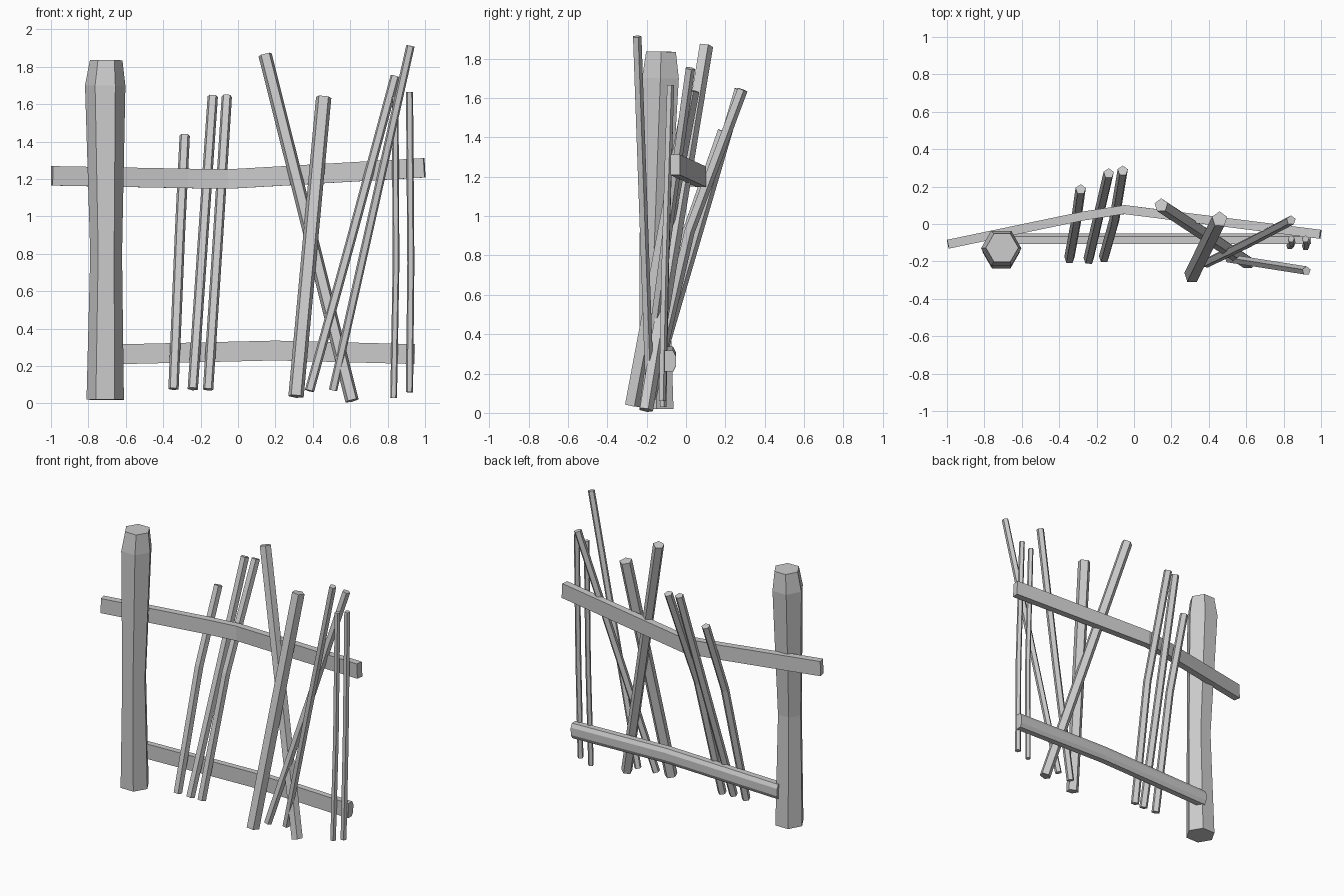
import bpy, bmesh, math
from mathutils import Vector


def sweep(name, path, profile, ref, scales=None, overall=False):
    """Sweep a closed 2D profile along a path; ref fixes the profile's first axis."""
    pts = [Vector(p) for p in path]
    scales = scales or [1] * len(pts)
    bm = bmesh.new()
    rings = []
    for i, p in enumerate(pts):
        a, b = (pts[0], pts[-1]) if overall else (pts[max(i - 1, 0)], pts[min(i + 1, len(pts) - 1)])
        t = (b - a).normalized()
        u = Vector(ref)
        u = (u - t * u.dot(t)).normalized()
        v = t.cross(u)
        rings.append([bm.verts.new(p + (u * x + v * y) * scales[i]) for x, y in profile])
    n = len(profile)
    for r0, r1 in zip(rings, rings[1:]):
        for k in range(n):
            bm.faces.new((r0[k], r0[(k + 1) % n], r1[(k + 1) % n], r1[k]))
    bm.faces.new(rings[0])
    bm.faces.new(rings[-1])
    bmesh.ops.recalc_face_normals(bm, faces=bm.faces)
    me = bpy.data.meshes.new(name)
    bm.to_mesh(me)
    bm.free()
    ob = bpy.data.objects.new(name, me)
    bpy.context.collection.objects.link(ob)
    return ob


def ngon(n, r, start=0.0):
    return [(r * math.cos(start + math.tau * i / n), r * math.sin(start + math.tau * i / n))
            for i in range(n)]


# Hexagonal post with a slight bend and a chamfered top
sweep("post",
      [(-0.71, -0.15, 0.02), (-0.705, -0.163, 0.8), (-0.71, -0.13, 1.70), (-0.705, -0.127, 1.835)],
      ngon(6, 0.1), (1, 0, 0), [1.0, 0.85, 1.08, 0.87], overall=True)

# Bowed upper plank
h, w = 0.052, 0.024
sweep("upper_rail",
      [(-0.995, -0.108, 1.217), (-0.27, 0.043, 1.203), (-0.05, 0.077, 1.200), (0.997, -0.055, 1.26)],
      [(-h, -w), (h, -w), (h, w), (-h, w)], (0, 0, 1))

# Lower half-log: flat front, faceted back
sweep("lower_rail",
      [(-0.68, -0.08, 0.262), (0.2, -0.08, 0.283), (0.945, -0.08, 0.264)],
      [(-0.053, 0.028), (-0.053, -0.014), (-0.026, -0.028),
       (0.026, -0.028), (0.053, -0.014), (0.053, 0.028)], (0, 0, 1))

# Crooked stakes: (width, path from bottom to top)
stakes = [
    (0.055, [(-0.345, -0.185, 0.078), (-0.31, 0.005, 0.92), (-0.285, 0.185, 1.433)]),
    (0.055, [(-0.242, -0.19, 0.078), (-0.135, 0.27, 1.643)]),
    (0.055, [(-0.16, -0.18, 0.075), (-0.105, 0.015, 0.92), (-0.06, 0.285, 1.643)]),
    (0.072, [(0.61, -0.205, 0.015), (0.145, 0.10, 1.865)]),
    (0.082, [(0.31, -0.275, 0.038), (0.458, 0.025, 1.638)]),
    (0.050, [(0.382, -0.21, 0.068), (0.60, -0.105, 0.86), (0.84, 0.02, 1.75)]),
    (0.045, [(0.508, -0.185, 0.07), (0.922, -0.25, 1.912)]),
    (0.036, [(0.832, -0.118, 0.03), (0.845, -0.105, 0.75), (0.84, -0.08, 1.64)]),
    (0.038, [(0.917, -0.122, 0.06), (0.924, -0.108, 0.75), (0.917, -0.08, 1.665)]),
]
for i, (width, path) in enumerate(stakes, 1):
    sweep(f"stake_{i}", path, ngon(5, width / 1.9, math.pi / 2), (1, 0, 0))
